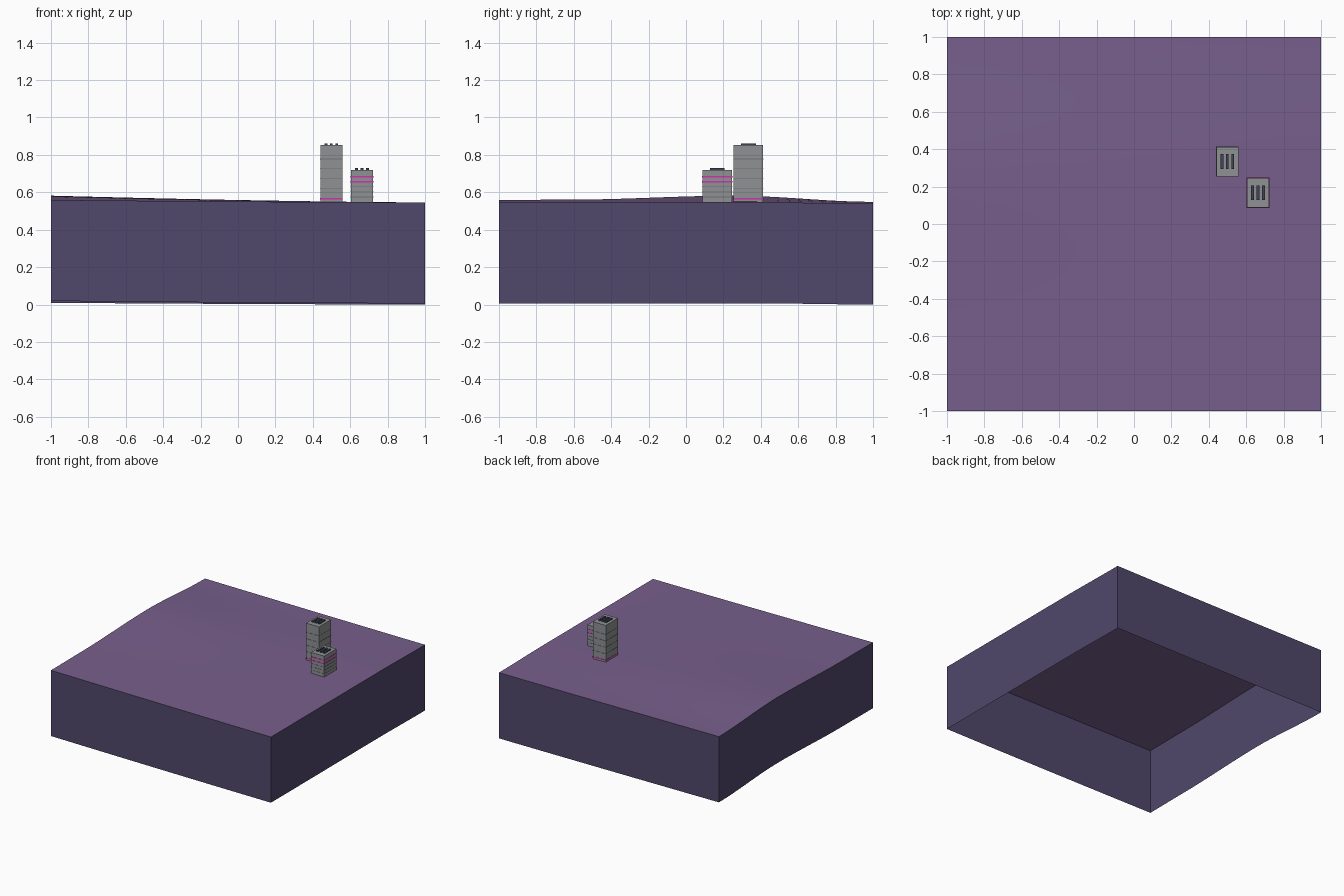
import bpy
import bmesh

cube = bpy.data.objects.get("Cube")
if cube:
    bpy.data.objects.remove(cube, do_unlink=True)


def material(name, rgb):
    linear = [(c / 255 / 12.92) if c < 11 else ((c / 255 + 0.055) / 1.055) ** 2.4 for c in rgb]
    m = bpy.data.materials.new(name)
    m.use_nodes = True
    m.diffuse_color = (*linear, 1)
    m.node_tree.nodes["Principled BSDF"].inputs["Base Color"].default_value = (*linear, 1)
    return m


ground_mat = material("purple ground", (119, 95, 140))
side_mat = material("dark violet side", (80, 72, 107))
wall_mat = material("concrete grey", (142, 145, 147))
ledge_mat = material("ledge grey", (112, 114, 118))
neon_mat = material("neon pink", (205, 50, 175))
vent_mat = material("vent slate", (66, 66, 90))


def lerp_profile(points, y):
    """Smoothly interpolate height along a short list of (y, z) points."""
    for (y0, z0), (y1, z1) in zip(points, points[1:]):
        if y <= y1:
            t = max(0, (y - y0) / (y1 - y0))
            return z0 + (z1 - z0) * t * t * (3 - 2 * t)
    return points[-1][1]


LEFT_EDGE = [(-1, 0.559), (-0.6, 0.561), (0.25, 0.582), (1, 0.549)]
RIGHT_EDGE = [(-1, 0.546), (0.4, 0.546), (1, 0.54)]
DEPTH = 0.54


def height(x, y):
    t = ((1 - x) / 2) ** 1.5
    return lerp_profile(RIGHT_EDGE, y) * (1 - t) + lerp_profile(LEFT_EDGE, y) * t


def finish(bm, name, mats):
    mesh = bpy.data.meshes.new(name)
    bm.to_mesh(mesh)
    bm.free()
    for m in mats:
        mesh.materials.append(m)
    obj = bpy.data.objects.new(name, mesh)
    bpy.context.collection.objects.link(obj)
    return obj


# Rolling ground slab: curved top with a skirt, open underneath
bm = bmesh.new()
bmesh.ops.create_grid(bm, x_segments=32, y_segments=32, size=1)
for v in bm.verts:
    v.co.z = height(v.co.x, v.co.y)
rim = [e for e in bm.edges if e.is_boundary]
skirt = bmesh.ops.extrude_edge_only(bm, edges=rim)["geom"]
for v in skirt:
    if isinstance(v, bmesh.types.BMVert):
        v.co.z -= DEPTH
bmesh.ops.recalc_face_normals(bm, faces=bm.faces)
bm.normal_update()
if max(bm.faces, key=lambda f: abs(f.normal.z)).normal.z < 0:
    bmesh.ops.reverse_faces(bm, faces=bm.faces)
for f in bm.faces:
    f.material_index = 0 if abs(f.normal.z) > 0.5 else 1
ground = finish(bm, "ground_slab", [ground_mat, side_mat])
bpy.ops.object.select_all(action="DESELECT")
ground.select_set(True)
bpy.context.view_layer.objects.active = ground
bpy.ops.object.shade_smooth_by_angle(angle=0.6)


def box(name, center, size, mat):
    bm = bmesh.new()
    bmesh.ops.create_cube(bm, size=1)
    for v in bm.verts:
        v.co = [c + s * p for c, s, p in zip(center, size, v.co)]
    return finish(bm, name, [mat])


# Towers: block, floor ledges, neon bands and roof vents
def tower(name, x, y, top, floor, floors, neon_floors):
    w, d, base = 0.118, 0.158, 0.53
    box(name + "_block", (x, y, (top + base) / 2), (w, d, top - base), wall_mat)
    for i in range(floors):
        z = top - 0.037 - floor * i if floor < 0.04 else top - 0.075 - floor * i
        neon = i in neon_floors
        box(f"{name}_{'neon_band' if neon else 'ledge'}_{i}", (x, y, z),
            (w + 0.003, d + 0.003, 0.008 if neon else 0.003), neon_mat if neon else ledge_mat)
    for i in (-1, 0, 1):
        box(f"{name}_roof_vent_{i + 2}", (x + i * 0.029, y, top + 0.003),
            (0.015, 0.08, 0.012), vent_mat)


tower("tall_tower", 0.499, 0.334, 0.853, 0.053, 5, {4})
tower("short_tower", 0.663, 0.167, 0.72, 0.027, 5, {0, 1})
